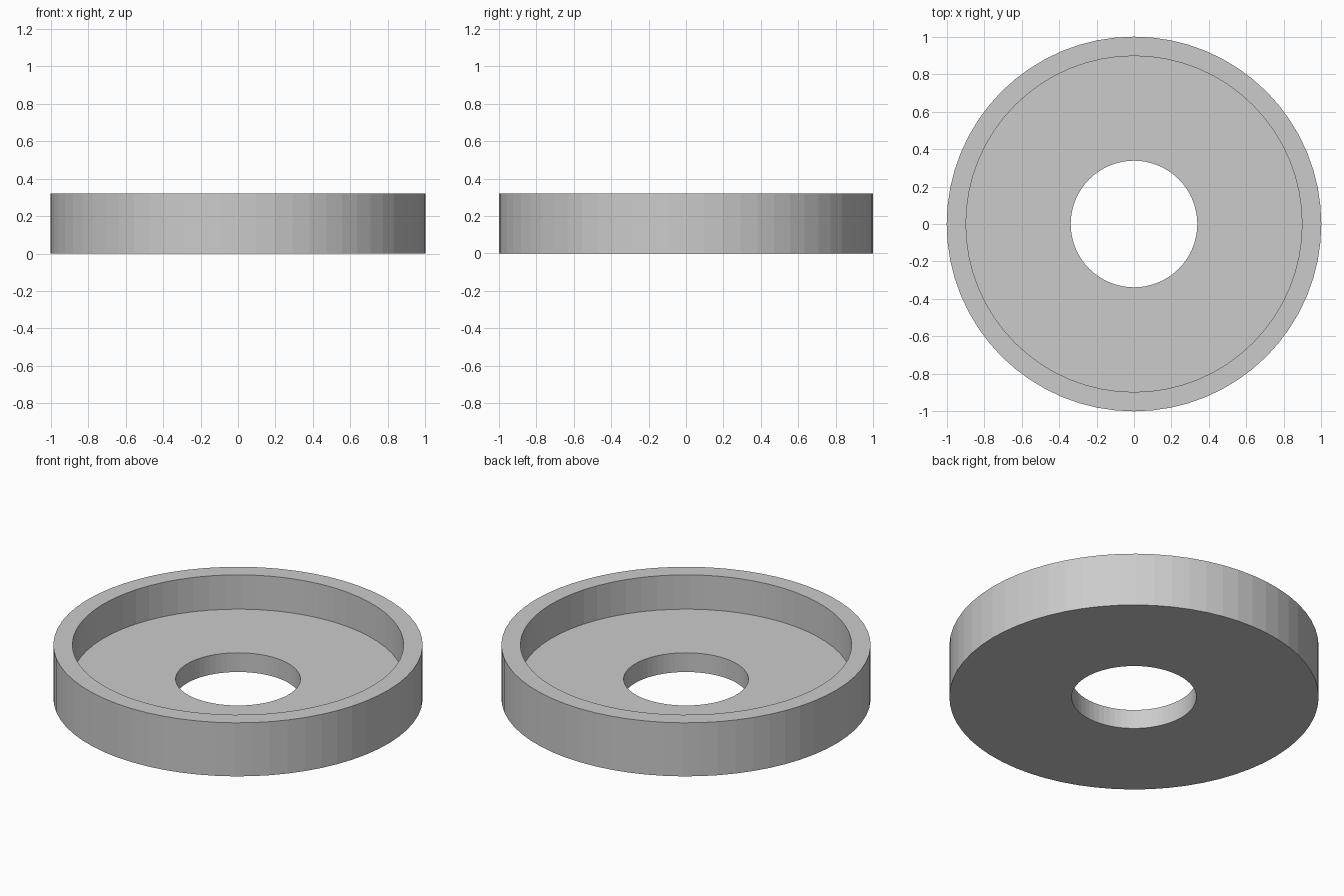
import bpy, bmesh
from math import cos, sin, tau

if "Cube" in bpy.data.objects:
    bpy.data.objects.remove(bpy.data.objects["Cube"])

SIDES = 64

# Cross-section (radius, height): outer wall, rim, recessed floor, centre hole
PROFILE = [(1.0, 0.0), (1.0, 0.32), (0.897, 0.32), (0.897, 0.115),
           (0.338, 0.115), (0.338, 0.0)]


def lathe(name, profile, sides):
    """Revolve a closed cross-section around z."""
    bm = bmesh.new()
    rings = [[bm.verts.new((r * cos(tau * i / sides), r * sin(tau * i / sides), z))
              for i in range(sides)] for r, z in profile]
    for a, b in zip(rings, rings[1:] + rings[:1]):
        for i in range(sides):
            j = (i + 1) % sides
            bm.faces.new((a[i], a[j], b[j], b[i]))
    bmesh.ops.recalc_face_normals(bm, faces=bm.faces)
    mesh = bpy.data.meshes.new(name)
    bm.to_mesh(mesh)
    bm.free()
    obj = bpy.data.objects.new(name, mesh)
    bpy.context.collection.objects.link(obj)
    return obj


# Flat-shaded cupped ring with a raised rim
lathe("rimmed_washer", PROFILE, SIDES)
